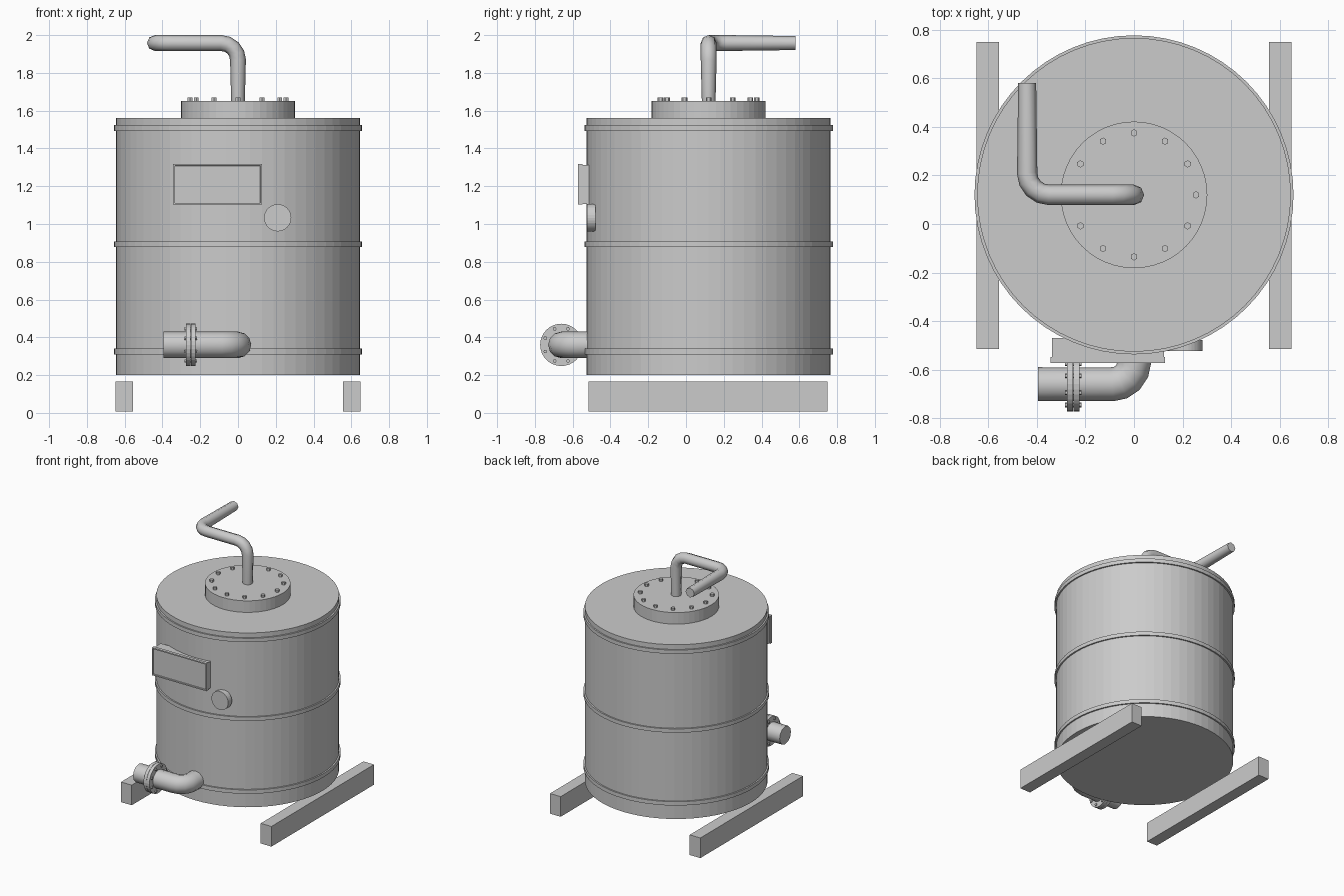
import bpy
import bmesh
from math import cos, sin, pi, radians
from mathutils import Vector, Matrix

if "Cube" in bpy.data.objects:
    bpy.data.objects.remove(bpy.data.objects["Cube"], do_unlink=True)

grey = bpy.data.materials.new("light_grey_metal")
grey.use_nodes = True
colour = (0.6, 0.6, 0.6, 1)
grey.diffuse_color = colour
grey.node_tree.nodes["Principled BSDF"].inputs["Base Color"].default_value = colour

AXIS_Y = 0.12  # centre line of the tank
ROT = {"Z": Matrix.Identity(4),
       "X": Matrix.Rotation(pi / 2, 4, "Y"),
       "Y": Matrix.Rotation(pi / 2, 4, "X")}


def finish(name, bm):
    mesh = bpy.data.meshes.new(name)
    bm.to_mesh(mesh)
    bm.free()
    mesh.materials.append(grey)
    obj = bpy.data.objects.new(name, mesh)
    bpy.context.collection.objects.link(obj)
    return obj


def add_disc(bm, centre, radius, depth, sides, axis="Z"):
    bmesh.ops.create_cone(bm, cap_ends=True, segments=sides, radius1=radius,
                          radius2=radius, depth=depth,
                          matrix=Matrix.Translation(centre) @ ROT[axis])


def disc(name, centre, radius, depth, sides, axis="Z"):
    bm = bmesh.new()
    add_disc(bm, centre, radius, depth, sides, axis)
    return finish(name, bm)


def box(name, low, high, rim=0, recess=0):
    """Box between two corners, with an optional recessed front panel."""
    low, high = Vector(low), Vector(high)
    bm = bmesh.new()
    bmesh.ops.create_cube(bm, size=1, matrix=Matrix.Translation((low + high) / 2)
                          @ Matrix.Diagonal((high - low).to_4d()))
    if rim:
        bm.normal_update()
        front = min(bm.faces, key=lambda f: f.calc_center_median().y)
        bmesh.ops.inset_region(bm, faces=[front], thickness=rim)
        bmesh.ops.inset_region(bm, faces=[front], thickness=0.001, depth=-recess)
    return finish(name, bm)


def pipe(name, corners, radii, bend, resolution):
    """Capped tube along corners, every inner corner rounded."""
    pts = [Vector(c) for c in corners]
    path = [(pts[0], radii[0])]
    for i in range(1, len(pts) - 1):
        a = pts[i] + (pts[i - 1] - pts[i]).normalized() * bend
        b = pts[i] + (pts[i + 1] - pts[i]).normalized() * bend
        for k in range(5):
            t = k / 4 * pi / 2
            path.append((a + (b - pts[i]) * (1 - cos(t))
                         + (pts[i] - a) * sin(t), radii[i]))
    path.append((pts[-1], radii[-1]))
    curve = bpy.data.curves.new(name, "CURVE")
    curve.dimensions = "3D"
    curve.bevel_depth = 1
    curve.bevel_resolution = resolution
    curve.use_fill_caps = True
    spline = curve.splines.new("POLY")
    spline.points.add(len(path) - 1)
    for point, (co, radius) in zip(spline.points, path):
        point.co = (*co, 1)
        point.radius = radius
    obj = bpy.data.objects.new(name, curve)
    bpy.context.collection.objects.link(obj)
    curve.materials.append(grey)
    bpy.ops.object.select_all(action="DESELECT")
    obj.select_set(True)
    bpy.context.view_layer.objects.active = obj
    bpy.ops.object.convert(target="MESH")
    bpy.ops.object.shade_smooth_by_angle(angle=radians(50))


# Tank body and its raised hoops
disc("tank_body", (0, AXIS_Y, 0.88), 0.646, 1.36, 64)
for name, z in (("lower_hoop", 0.325), ("middle_hoop", 0.893), ("upper_hoop", 1.508)):
    disc(name, (0, AXIS_Y, z), 0.657, 0.03, 64)

# Top cover with a circle of hexagonal bolts
disc("top_cover", (0, AXIS_Y, 1.6), 0.302, 0.1, 48)
bolts = bmesh.new()
for i in range(12):
    a = i * pi / 6
    add_disc(bolts, (0.255 * cos(a), AXIS_Y + 0.255 * sin(a), 1.657), 0.015, 0.024, 6)
finish("cover_bolts", bolts)

# Bent pipe rising from the cover
pipe("top_pipe", [(0, AXIS_Y, 1.64), (0, AXIS_Y, 1.958),
                  (-0.44, AXIS_Y, 1.958), (-0.44, 0.58, 1.958)],
     [0.036, 0.042, 0.042, 0.037], 0.09, 2)

# Drain elbow low on the front, with a bolted flange
pipe("drain_pipe", [(0, -0.48, 0.36), (0, -0.66, 0.36), (-0.395, -0.66, 0.36)],
     [0.07] * 3, 0.09, 4)
for name, x in (("outer_flange", -0.263), ("inner_flange", -0.237)):
    disc(name, (x, -0.66, 0.36), 0.112, 0.024, 32, "X")
flange_bolts = bmesh.new()
for i in range(8):
    a = (i + 0.5) * pi / 4
    add_disc(flange_bolts, (-0.25, -0.66 + 0.092 * cos(a), 0.36 + 0.092 * sin(a)),
             0.01, 0.068, 6, "X")
finish("flange_bolts", flange_bolts)

# Panel box and round gauge on the front
box("panel_housing", (-0.338, -0.552, 1.107), (0.124, -0.47, 1.313))
box("panel_frame", (-0.343, -0.572, 1.102), (0.127, -0.548, 1.318), 0.013, 0.008)
disc("round_gauge", (0.21, -0.501, 1.033), 0.072, 0.046, 32, "Y")

# Support rails under both sides
for name, x in (("left_rail", 0.603), ("right_rail", -0.603)):
    box(name, (x - 0.046, -0.515, 0.008), (x + 0.046, 0.75, 0.165))
